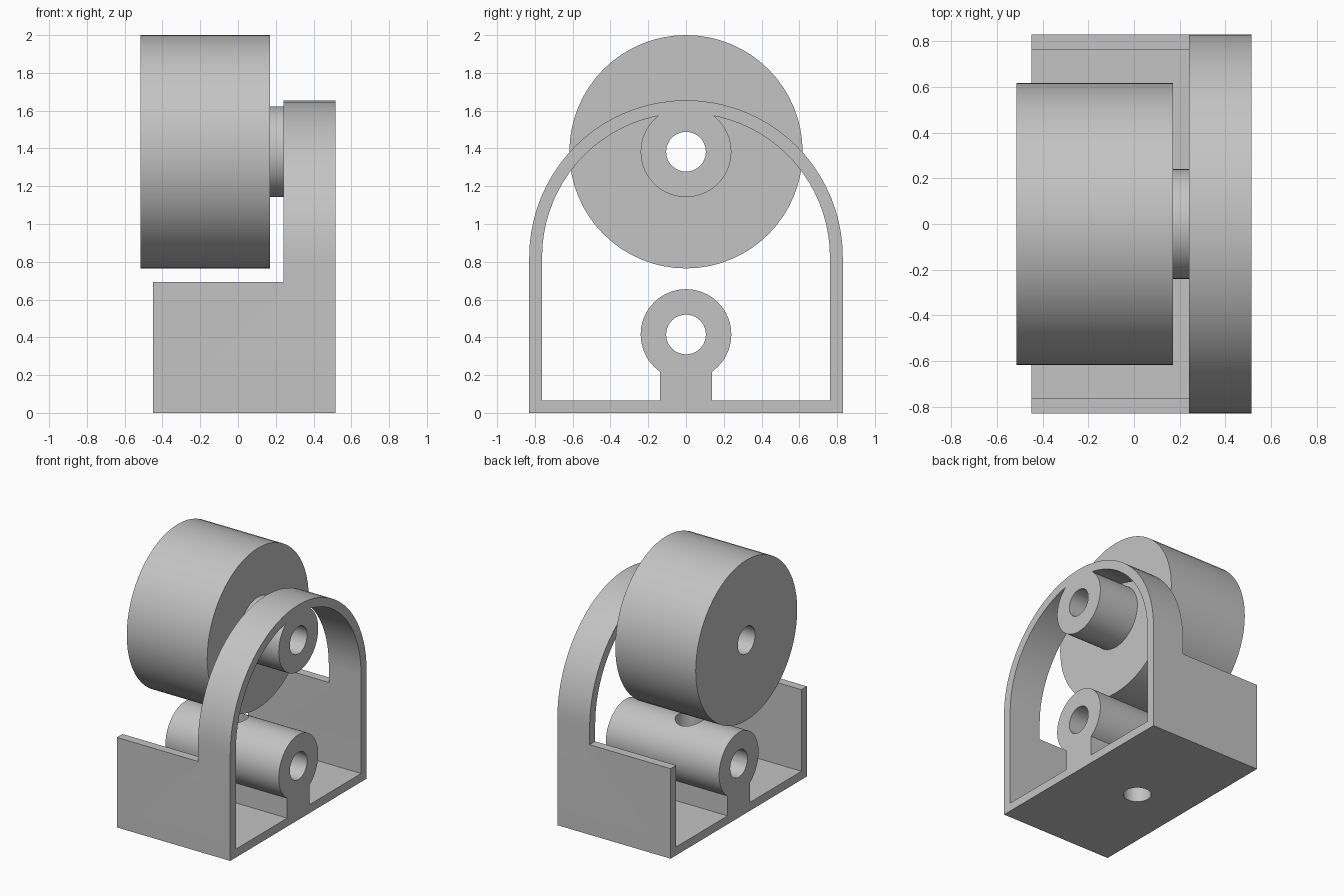
import bpy, bmesh, math

cube = bpy.data.objects.get("Cube")
if cube:
    bpy.data.objects.remove(cube, do_unlink=True)

grey = bpy.data.materials.new("plain grey")
grey.use_nodes = True
colour = (0.55, 0.55, 0.55, 1)
grey.diffuse_color = colour
grey.node_tree.nodes["Principled BSDF"].inputs["Base Color"].default_value = colour

BACK, FRONT = -0.45, 0.515      # frame extent along x
ARCH = 0.24                     # inner side of the arch
WHEEL_Z, TUBE_Z = 1.3825, 0.415
BORE = 0.105


def circle(z, r, n=64):
    return [(r * math.cos(2 * math.pi * i / n), z + r * math.sin(2 * math.pi * i / n))
            for i in range(n)]


def arch(w, bottom, spring=0.825, n=40):
    top = [(w * math.cos(math.pi * i / n), spring + w * math.sin(math.pi * i / n))
           for i in range(n + 1)]
    return [(-w, bottom), (w, bottom)] + top


def box(w, z0, z1):
    return [(-w, z0), (w, z0), (w, z1), (-w, z1)]


def prism(name, profile, x0, x1):
    """Extrude a (y, z) profile along x."""
    bm = bmesh.new()
    face = bm.faces.new([bm.verts.new((x0, y, z)) for y, z in profile])
    new = bmesh.ops.extrude_face_region(bm, geom=[face])["geom"]
    bmesh.ops.translate(bm, vec=(x1 - x0, 0, 0),
                        verts=[v for v in new if isinstance(v, bmesh.types.BMVert)])
    bmesh.ops.recalc_face_normals(bm, faces=bm.faces)
    mesh = bpy.data.meshes.new(name)
    bm.to_mesh(mesh)
    bm.free()
    mesh.materials.append(grey)
    obj = bpy.data.objects.new(name, mesh)
    bpy.context.collection.objects.link(obj)
    return obj


def activate(obj):
    bpy.ops.object.select_all(action='DESELECT')
    obj.select_set(True)
    bpy.context.view_layer.objects.active = obj


def combine(obj, other, operation):
    activate(obj)
    mod = obj.modifiers.new(operation.lower(), 'BOOLEAN')
    mod.operation, mod.solver, mod.object = operation, 'EXACT', other
    bpy.ops.object.modifier_apply(modifier=mod.name)
    bpy.data.objects.remove(other, do_unlink=True)


# Arched frame, hollowed and lowered behind the arch
frame = prism("frame", arch(0.83, 0), BACK, FRONT)
combine(frame, prism("hollow", arch(0.762, 0.065), BACK - 1, FRONT + 1), 'DIFFERENCE')
combine(frame, prism("step", box(1, 0.693, 2), BACK - 1, ARCH), 'DIFFERENCE')

# Lower tube on its pedestal, and the upper hub hanging in the arch
combine(frame, prism("pedestal", box(0.137, 0.03, TUBE_Z), BACK, FRONT), 'UNION')
combine(frame, prism("tube", circle(TUBE_Z, 0.24), BACK, FRONT), 'UNION')
combine(frame, prism("hub", circle(WHEEL_Z, 0.24), 0.17, FRONT), 'UNION')

# Bores along the tube and hub, and an upright bolt hole through the base
for z in (TUBE_Z, WHEEL_Z):
    combine(frame, prism("bore", circle(z, BORE, 48), -1, 1), 'DIFFERENCE')
bpy.ops.mesh.primitive_cylinder_add(vertices=48, radius=0.1, depth=1,
                                    location=(-0.03, 0, 0.4))
combine(frame, bpy.context.object, 'DIFFERENCE')

# Big wheel with its bore
wheel = prism("wheel", circle(WHEEL_Z, 0.6175), -0.515, 0.17)
combine(wheel, prism("wheel_bore", circle(WHEEL_Z, BORE, 48), -1, 1), 'DIFFERENCE')

for obj in (frame, wheel):
    activate(obj)
    bpy.ops.object.shade_smooth_by_angle(angle=math.radians(30))
